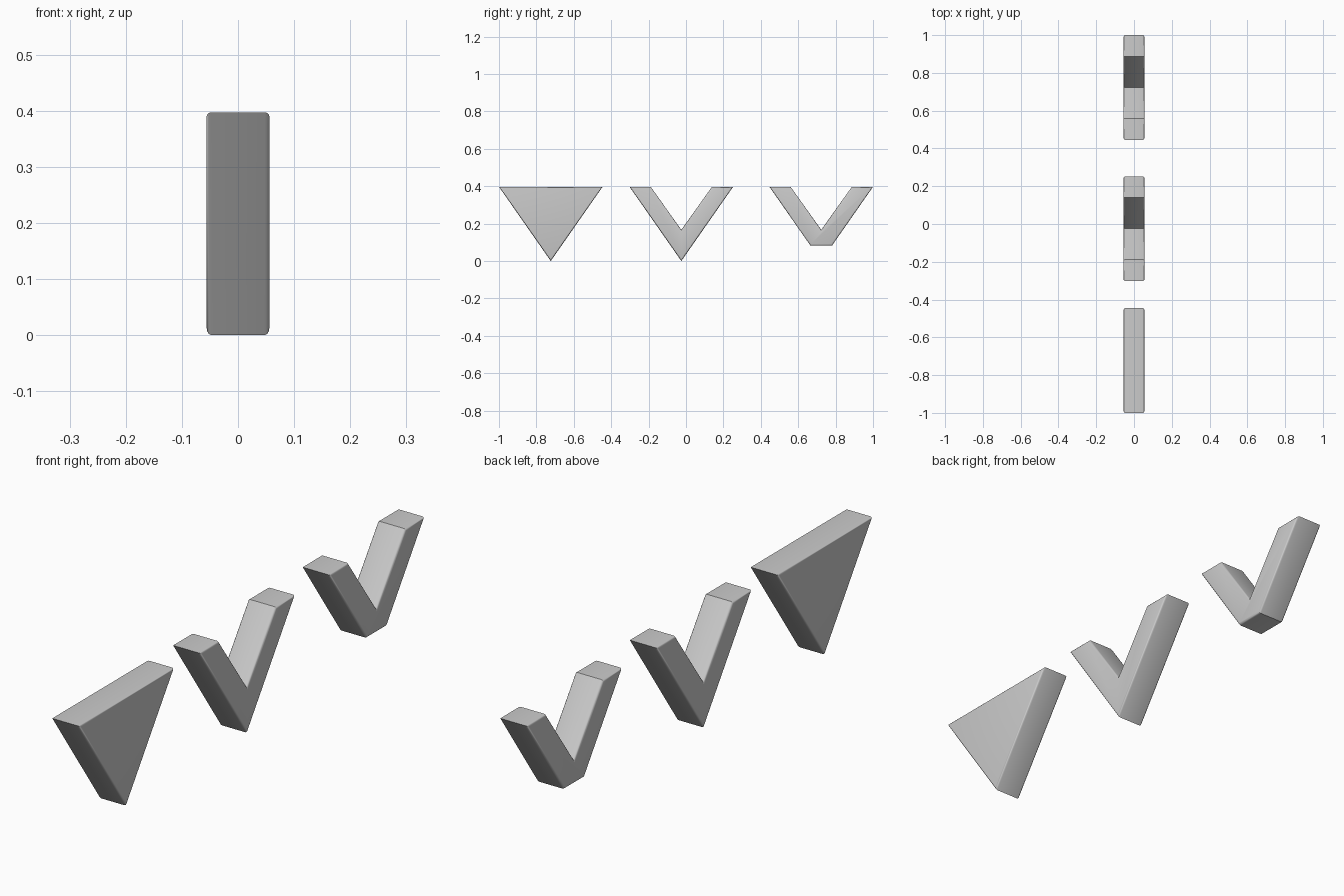
import bpy, bmesh

if "Cube" in bpy.data.objects:
    bpy.data.objects.remove(bpy.data.objects["Cube"])

HALF_X = 0.056   # half thickness
TOP = 0.397      # height of the flat tops
HALF_W = 0.277   # half width of each marker
ROUND = 0.008    # rounding of the side rims


def marker(name, centre_y, profile):
    """Extrude a (y, z) profile along x and round both side rims."""
    bm = bmesh.new()
    verts = [bm.verts.new((-HALF_X, centre_y + y, z)) for y, z in profile]
    face = bm.faces.new(verts)
    out = bmesh.ops.extrude_face_region(bm, geom=[face])["geom"]
    moved = [g for g in out if isinstance(g, bmesh.types.BMVert)]
    bmesh.ops.translate(bm, verts=moved, vec=(2 * HALF_X, 0, 0))
    bmesh.ops.recalc_face_normals(bm, faces=bm.faces[:])
    rims = [e for e in bm.edges
            if abs(e.verts[0].co.x - e.verts[1].co.x) < 1e-5]
    bmesh.ops.bevel(bm, geom=rims, offset=ROUND, offset_type='OFFSET',
                    segments=3, profile=0.5, affect='EDGES',
                    clamp_overlap=True)
    mesh = bpy.data.meshes.new(name)
    bm.to_mesh(mesh)
    bm.free()
    obj = bpy.data.objects.new(name, mesh)
    bpy.context.collection.objects.link(obj)
    bpy.ops.object.select_all(action='DESELECT')
    obj.select_set(True)
    bpy.context.view_layer.objects.active = obj
    bpy.ops.object.shade_smooth_by_angle(angle=0.6)
    return obj


# Shared notch cut into the two V shapes
notch = [(0.164, TOP), (0, 0.167), (-0.164, TOP)]

# Solid triangle
marker("solid_triangle", -0.723, [(-HALF_W, TOP), (0, 0), (HALF_W, TOP)])

# Pointed V
marker("pointed_chevron", -0.025,
       [(-HALF_W, TOP), (0, 0), (HALF_W, TOP)] + notch)

# V with a flat foot
marker("flat_foot_chevron", 0.723,
       [(-HALF_W, TOP), (-0.058, 0.083), (0.058, 0.083), (HALF_W, TOP)] + notch)
